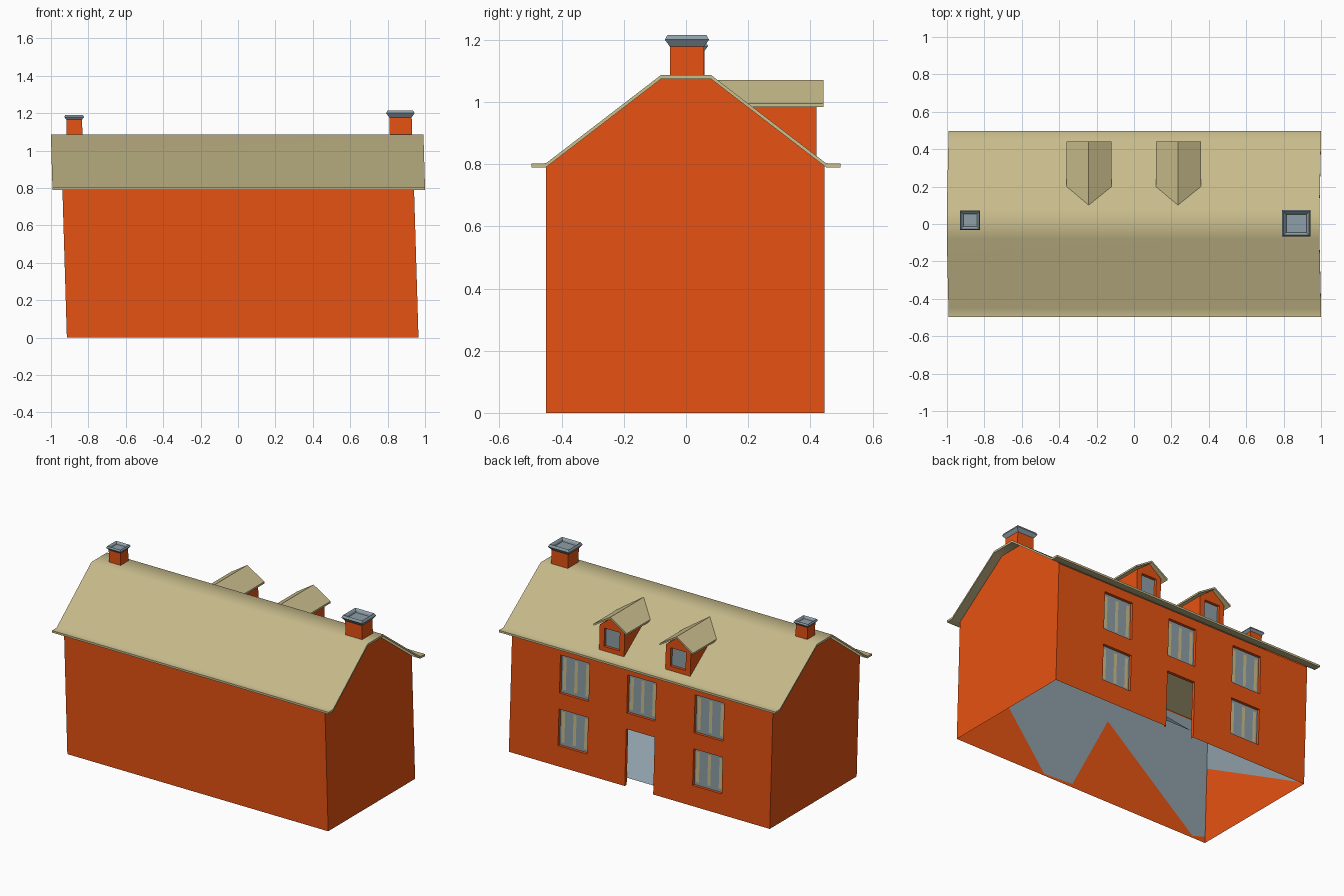
import bpy, bmesh

if "Cube" in bpy.data.objects:
    bpy.data.objects.remove(bpy.data.objects["Cube"])

SHEAR = 0.03  # the whole house leans slightly toward -x


def material(name, rgb):
    m = bpy.data.materials.new(name)
    m.diffuse_color = (*rgb, 1)
    m.use_nodes = True
    m.node_tree.nodes["Principled BSDF"].inputs["Base Color"].default_value = m.diffuse_color
    return m


BRICK = material("orange_brick", (0.78, 0.084, 0.006))
TILE = material("olive_roof", (0.59, 0.51, 0.265))
GREY = material("blue_grey", (0.27, 0.345, 0.39))


def build(name, verts, faces, mat, closed=False):
    me = bpy.data.meshes.new(name)
    me.from_pydata([(x - SHEAR * z, y, z) for x, y, z in verts], [], faces)
    me.materials.append(mat)
    bm = bmesh.new()
    bm.from_mesh(me)
    if closed:
        bmesh.ops.recalc_face_normals(bm, faces=bm.faces)
    bm.to_mesh(me)
    bm.free()
    ob = bpy.data.objects.new(name, me)
    bpy.context.collection.objects.link(ob)
    return ob


def polys(name, plist, mat):
    """Object from a list of polygons given as point lists."""
    verts, faces = [], []
    for p in plist:
        faces.append(list(range(len(verts), len(verts) + len(p))))
        verts += p
    return build(name, verts, faces, mat)


def panel(x0, x1, z0, z1, y):
    """Upright quad facing +y."""
    return [(x1, y, z0), (x0, y, z0), (x0, y, z1), (x1, y, z1)]


def holed_wall(xs, zs, holes, y, depth):
    """Grid wall facing +y with open cells and reveals around them."""
    out = []
    for i in range(len(xs) - 1):
        for j in range(len(zs) - 1):
            a, b, c, d = xs[i], xs[i + 1], zs[j], zs[j + 1]
            if (i, j) not in holes:
                out.append(panel(a, b, c, d, y))
                continue
            k = y - depth
            for n, p, q in (((i - 1, j), (a, c), (a, d)), ((i + 1, j), (b, d), (b, c)),
                            ((i, j - 1), (b, c), (a, c)), ((i, j + 1), (a, d), (b, d))):
                if n not in holes and n[1] >= 0:
                    out.append([(p[0], y, p[1]), (p[0], k, p[1]),
                                (q[0], k, q[1]), (q[0], y, q[1])])
    return out


# Main walls: open-bottomed shell, windows and doorway on the back
L, R, F, B, EAVE = -0.915, 0.965, -0.45, 0.445, 0.79
xs = [L, -0.565, -0.355, -0.075, 0.13, 0.405, 0.615, R]
zs = [0, 0.135, 0.375, 0.48, 0.73, EAVE]
windows = [(1, 1), (1, 3), (3, 3), (5, 1), (5, 3)]
walls = holed_wall(xs, zs, windows + [(3, 0), (3, 1)], B, 0.02)
gable = [(F, 0), (B, 0), (B, 0.795), (0.08, 1.076), (-0.08, 1.076), (F, 0.795)]
walls.append([(R, y, z) for y, z in gable])
walls.append([(L, y, z) for y, z in reversed(gable)])
walls.append([(L, F, 0), (R, F, 0), (R, F, EAVE), (L, F, EAVE)])
polys("house_walls", walls, BRICK)

# Window panes with curtain strips
panes, strips = [], []
for i, j in windows:
    a, b, c, d = xs[i], xs[i + 1], zs[j], zs[j + 1]
    panes.append(panel(a, b, c, d, B - 0.018))
    for x in (a + 0.012, a + 0.094, b - 0.034):
        strips.append(panel(x, x + 0.022, c + 0.02, d - 0.02, B - 0.016))
polys("window_panes", panes, GREY)
polys("curtain_strips", strips, TILE)

# Patchy grey lining on the inside of the walls, and a sloped sheet in the doorway
front_patches = [
    [(0.87, 0.78), (0.59, 0.36), (0.307, 0.01), (0.093, 0.02), (-0.16, 0.54), (-0.16, 0.78)],
    [(-0.16, 0.78), (-0.16, 0.54), (-0.817, 0.01), (L + 0.004, 0.04), (L + 0.004, 0.78)]]
lining = [[(x, F + 0.004, z) for x, z in p] for p in front_patches]
side_patch = [(F + 0.004, 0.5), (B - 0.004, 0.01), (B - 0.004, 0.78), (F + 0.004, 0.78)]
lining.append([(L + 0.004, y, z) for y, z in side_patch])
lining.append([(R - 0.004, y, z) for y, z in reversed(side_patch)])
lining.append([(xs[3], 0.43, 0.05), (xs[3] - 0.05, 0.1, 0.33),
               (xs[4] + 0.4, 0.1, 0.33), (xs[4], 0.43, 0.05)][::-1])
polys("inner_lining", lining, GREY)


def slab(name, top, thick, start, end, mat, axis):
    """Thin folded sheet: profile points swept along x or y."""
    n = len(top)
    prof = top + [(u, z - thick) for u, z in reversed(top)]
    m = len(prof)
    if axis == 'x':
        verts = [(s, u, z) for s in (start, end) for u, z in prof]
    else:
        verts = [(u, start(z), z) for u, z in prof] + [(u, end, z) for u, z in prof]
    faces = [(i, (i + 1) % m, (i + 1) % m + m, i + m) for i in range(m)]
    for o in (0, m):
        faces += [(o + i, o + i + 1, o + m - 2 - i, o + m - 1 - i) for i in range(n - 1)]
    return build(name, verts, faces, mat, True)


# Main roof with flared eaves and a softly shaded ridge
half = [(0.497, 0.802), (0.45, 0.803), (0.08, 1.087)]
roof = slab("main_roof", [(-y, z) for y, z in half] + half[::-1], 0.013,
            -0.968, 1.024, TILE, 'x')
bpy.context.view_layer.objects.active = roof
roof.select_set(True)
bpy.ops.object.shade_smooth_by_angle(angle=0.72)
roof.select_set(False)


def roof_y(z):
    return 0.08 + (1.087 - z) / 0.768


# Two dormers
for side, cx in (("left", -0.21), ("right", 0.267)):
    w, y, zt = 0.09, 0.42, 0.99
    parts = holed_wall([cx - w, cx - 0.055, cx + 0.055, cx + w],
                       [0.82, 0.855, 0.975, zt], [(1, 1)], y, 0.02)
    parts.append([(cx + w, y, zt), (cx - w, y, zt), (cx, y, 1.059)])
    tri = [(y, 0.82), (y, zt), (roof_y(zt), zt)]
    parts.append([(cx + w, u, z) for u, z in tri])
    parts.append([(cx - w, u, z) for u, z in reversed(tri)])
    polys(side + "_dormer_walls", parts, BRICK)
    polys(side + "_dormer_pane", [panel(cx - 0.055, cx + 0.055, 0.855, 0.975, y - 0.018)], GREY)
    slab(side + "_dormer_roof", [(cx - 0.12, 0.995), (cx, 1.071), (cx + 0.12, 0.995)], 0.012,
         roof_y, 0.442, TILE, 'y')


def square_loft(name, cx, cy, rings, mat):
    """Stack of rectangles (half x, half y, z) joined and closed."""
    verts = [(cx + sx * hx, cy + sy * hy, z) for hx, hy, z in rings
             for sx, sy in ((-1, -1), (1, -1), (1, 1), (-1, 1))]
    faces = [(4 * r + i, 4 * r + (i + 1) % 4, 4 * r + 4 + (i + 1) % 4, 4 * r + 4 + i)
             for r in range(len(rings) - 1) for i in range(4)]
    faces += [(3, 2, 1, 0), tuple(range(len(verts) - 4, len(verts)))]
    build(name, verts, faces, mat, True)


# Chimneys with flared grey caps, hollow on top
for side, cx, cy, hx, hy, z, h, lip in (("left", -0.841, 0.02, 0.042, 0.04, 1.165, 0.025, 0.011),
                                        ("right", 0.904, 0.003, 0.06, 0.055, 1.178, 0.037, 0.016)):
    square_loft(side + "_chimney", cx, cy, [(hx, hy, 1.06), (hx, hy, z)], BRICK)
    square_loft(side + "_chimney_cap", cx, cy,
                [(hx, hy, z), (hx + lip, hy + lip, z + h * 0.6),
                 (hx + lip * 0.5, hy + lip * 0.5, z + h),
                 (hx - 0.003, hy - 0.003, z + h * 0.7), (hx - 0.006, hy - 0.006, z + h * 0.4)], GREY)
